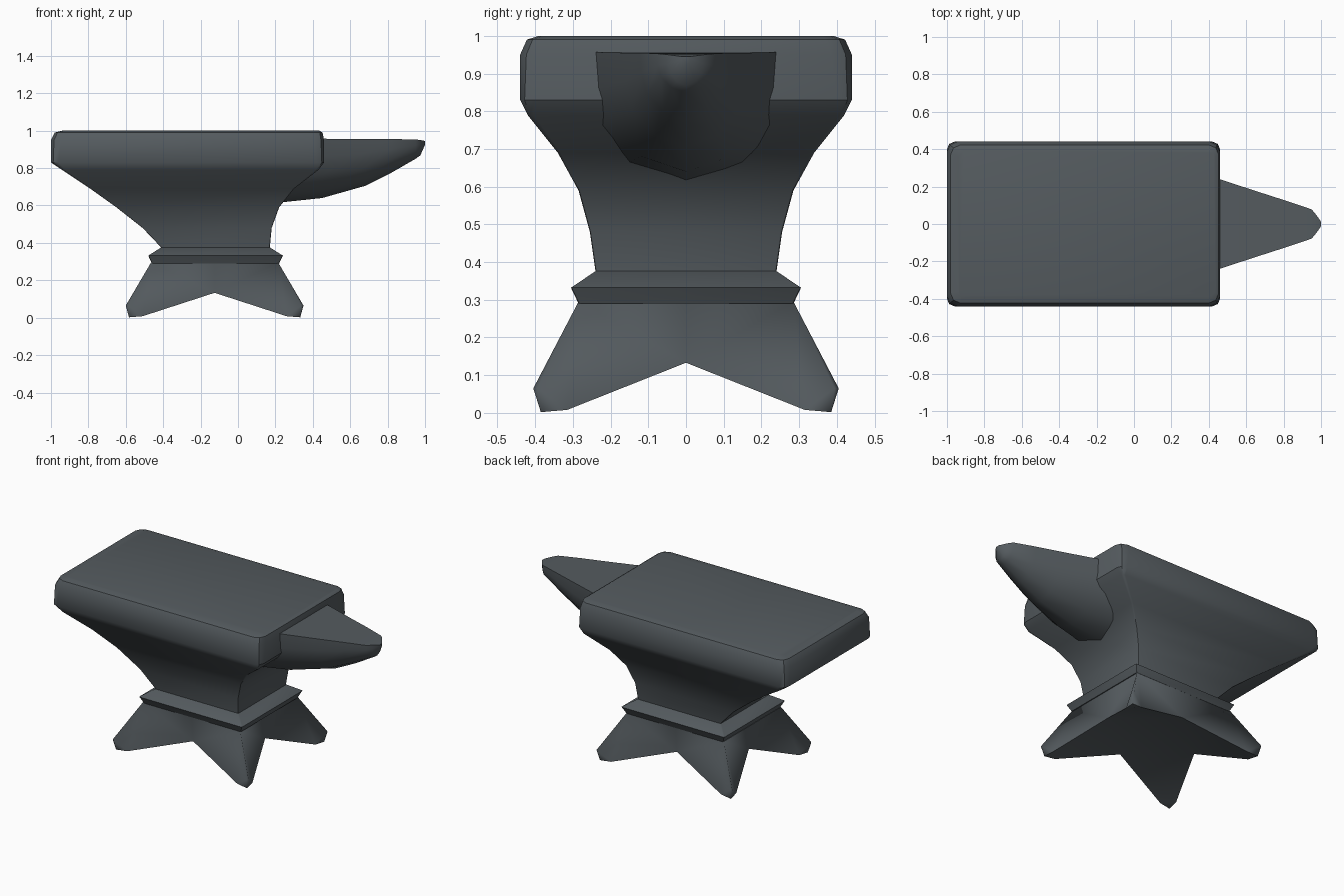
import bpy, bmesh
from math import radians

if "Cube" in bpy.data.objects:
    bpy.data.objects.remove(bpy.data.objects["Cube"])


def finish(name, bm, angle):
    bmesh.ops.recalc_face_normals(bm, faces=bm.faces)
    mesh = bpy.data.meshes.new(name)
    bm.to_mesh(mesh)
    bm.free()
    ob = bpy.data.objects.new(name, mesh)
    bpy.context.collection.objects.link(ob)
    mat = bpy.data.materials.get("dark_iron") or bpy.data.materials.new("dark_iron")
    mat.diffuse_color = (0.09, 0.105, 0.115, 1)
    mat.use_nodes = True
    mat.node_tree.nodes["Principled BSDF"].inputs["Base Color"].default_value = mat.diffuse_color
    mesh.materials.append(mat)
    bpy.ops.object.select_all(action='DESELECT')
    ob.select_set(True)
    bpy.context.view_layer.objects.active = ob
    bpy.ops.object.shade_smooth_by_angle(angle=radians(angle))
    return ob


def loft(name, rings, angle=30):
    """Skin closed rings of equal point count and cap both ends."""
    bm = bmesh.new()
    loops = [[bm.verts.new(p) for p in ring] for ring in rings]
    n = len(loops[0])
    for a, b in zip(loops, loops[1:]):
        for i in range(n):
            j = (i + 1) % n
            bm.faces.new((a[i], a[j], b[j], b[i]))
    bm.faces.new(loops[0])
    bm.faces.new(loops[-1])
    return finish(name, bm, angle)


def rounded_rect(z, x0, x1, hy, r):
    """Rectangle with clipped corners, counter-clockwise."""
    cx, hx = (x0 + x1) / 2, (x1 - x0) / 2
    corner = [(0, r), (r * .3, r * .3), (r, 0)]
    pts = []
    for sx, sy in ((1, 1), (-1, 1), (-1, -1), (1, -1)):
        c = corner if sx * sy > 0 else corner[::-1]
        pts += [(cx + sx * (hx - a), sy * (hy - b), z) for a, b in c]
    return pts


# Flared waist and face slab: z, x min, x max, half depth, corner clip
body = [(.375, -.41, .17, .24, .006), (.48, -.51, .18, .255, .006),
        (.59, -.65, .22, .285, .006), (.69, -.79, .30, .34, .008),
        (.79, -.94, .43, .42, .015), (.83, -1, .46, .44, .04),
        (.95, -1, .46, .44, .055), (.99, -.98, .452, .422, .05),
        (1.0, -.94, .435, .39, .03)]
loft("anvil_body", [rounded_rect(*r) for r in body])

# Collar between waist and foot
collar = [(.29, -.46, .22, .285, .006), (.332, -.48, .24, .305, .006),
          (.376, -.41, .17, .24, .006)]
loft("collar", [rounded_rect(*r) for r in collar])

# Horn: x, half width, top z, bottom z
horn = [(.15, .34, .955, .608), (.45, .242, .957, .64), (.68, .167, .955, .705),
        (.82, .122, .955, .775), (.95, .078, .953, .85), (.975, .048, .95, .868),
        (1.0, .012, .945, .925)]
section = [(1, 0), (.97, .3), (.85, .6), (.5, .87), (0, 1)]
half = section + [(-y, d) for y, d in section[-2::-1]]
loft("horn", [[(x, w * y, t - (t - b) * d) for y, d in half]
              for x, w, t, b in horn], 45)

# Four-legged foot: one quarter, mirrored both ways
pts = dict(A=(.34, .285, .295), M=(0, .285, .295), N=(.34, 0, .295),
           m=(0, .27, .133), n=(.315, 0, .133), C=(0, 0, .133),
           o=(.464, .405, .065), p=(.475, .394, .065), b=(.458, .385, .002),
           c=(.385, .378, .008), d=(.447, .315, .008), T=(0, 0, .295))
bm = bmesh.new()
v = {k: bm.verts.new(co) for k, co in pts.items()}
for f in "AMm Amco Aop Apdn AnN ocb obp pbd bcd mcdn mnC AMTN".split():
    bm.faces.new([v[k] for k in f])
foot = finish("foot", bm, 60)
foot.location.x = -.125
mod = foot.modifiers.new("mirror", 'MIRROR')
mod.use_axis = (True, True, False)
foot.modifiers.move(len(foot.modifiers) - 1, 0)
